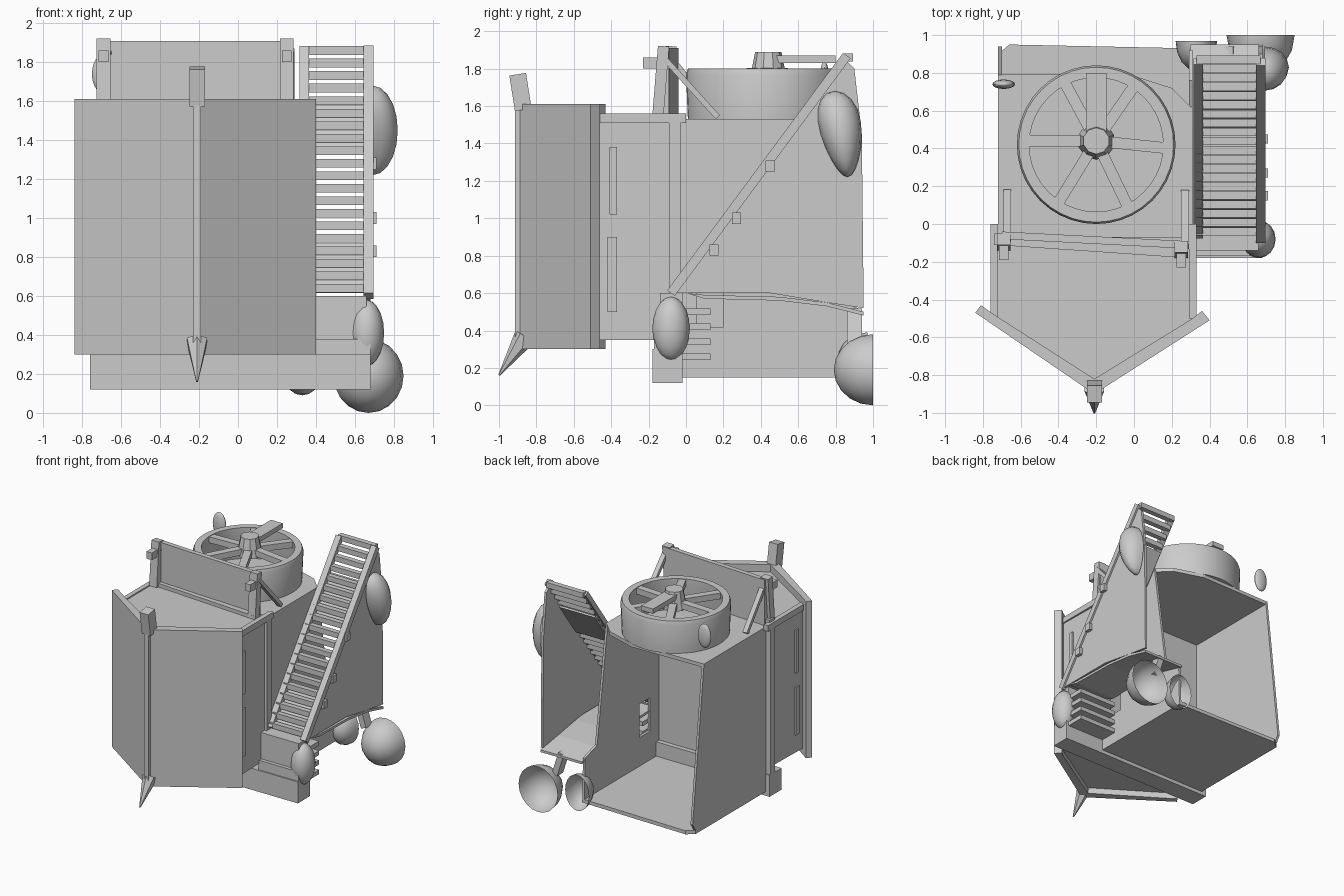
import bpy, bmesh, math
from mathutils import Vector, Matrix

if "Cube" in bpy.data.objects:
    bpy.data.objects.remove(bpy.data.objects["Cube"])


def finish(name, bm, smooth=False):
    bmesh.ops.recalc_face_normals(bm, faces=bm.faces)
    me = bpy.data.meshes.new(name)
    bm.to_mesh(me)
    bm.free()
    ob = bpy.data.objects.new(name, me)
    bpy.context.collection.objects.link(ob)
    if smooth:
        bpy.ops.object.select_all(action='DESELECT')
        ob.select_set(True)
        bpy.context.view_layer.objects.active = ob
        bpy.ops.object.shade_smooth_by_angle(angle=math.radians(35))
    return ob


def box(name, x, y, z):
    bm = bmesh.new()
    size = (x[1] - x[0], y[1] - y[0], z[1] - z[0])
    mid = ((x[0] + x[1]) / 2, (y[0] + y[1]) / 2, (z[0] + z[1]) / 2)
    bmesh.ops.create_cube(bm, size=1, matrix=Matrix.Translation(mid) @ Matrix.Diagonal((*size, 1)))
    return finish(name, bm)


def bar(name, p, q, w, h):
    p, q = Vector(p), Vector(q)
    rot = (q - p).to_track_quat('Z', 'Y').to_matrix().to_4x4()
    bm = bmesh.new()
    bmesh.ops.create_cube(bm, size=1, matrix=Matrix.Translation((p + q) / 2) @ rot
                          @ Matrix.Diagonal((w, h, (q - p).length, 1)))
    return finish(name, bm)


def prism(name, pts, axis, lo, hi):
    # extrudes a flat outline along x or z
    bm = bmesh.new()
    place = (lambda a, b: (lo, a, b)) if axis == 'x' else (lambda a, b: (a, b, lo))
    face = bm.faces.new([bm.verts.new(place(*p)) for p in pts])
    new = bmesh.ops.extrude_face_region(bm, geom=[face])['geom']
    step = (hi - lo, 0, 0) if axis == 'x' else (0, 0, hi - lo)
    bmesh.ops.translate(bm, vec=step, verts=[v for v in new if isinstance(v, bmesh.types.BMVert)])
    return finish(name, bm)


def ball(name, c, r, cut=None, lean=0.0):
    # ellipsoid; cut 'back' leaves it open behind, 'left' keeps the outer half; lean tapers it downwards
    bm = bmesh.new()
    bmesh.ops.create_uvsphere(bm, u_segments=16, v_segments=10, radius=1)
    drop = {'back': lambda v: v.co.y > 0.01, 'left': lambda v: v.co.x < -0.1}.get(cut)
    if drop:
        bmesh.ops.delete(bm, geom=[v for v in bm.verts if drop(v)], context='VERTS')
    for v in bm.verts:
        v.co.y = v.co.y * (1 + lean * v.co.z) - lean * v.co.z
    bmesh.ops.transform(bm, matrix=Matrix.Translation(c) @ Matrix.Diagonal((*r, 1)), verts=bm.verts)
    return finish(name, bm, True)


def ring(name, c, profile, n=40):
    # lathes a closed radius/height outline around z
    bm = bmesh.new()
    loops = [[bm.verts.new((c[0] + r * math.cos(2 * math.pi * i / n),
                            c[1] + r * math.sin(2 * math.pi * i / n), z)) for r, z in profile]
             for i in range(n)]
    k = len(profile)
    for i in range(n):
        a, b = loops[i], loops[(i + 1) % n]
        for j in range(k):
            bm.faces.new((a[j], a[(j + 1) % k], b[(j + 1) % k], b[j]))
    return finish(name, bm, True)


# main tower shell, open at the back, leaning back towards the floor
prism("tower_roof", [(-0.71, -0.08), (0.30, -0.08), (0.30, 0.62), (0.20, 0.72), (-0.05, 0.80), (-0.71, 0.79)],
      'z', 1.50, 1.53)
prism("tower_floor", [(-0.72, -0.08), (0.31, -0.08), (0.30, 0.93), (-0.66, 0.95), (-0.72, 0.90)],
      'z', 0.15, 0.18)
prism("tower_left_wall", [(-0.08, 0.15), (0.88, 0.15), (0.94, 0.24), (0.79, 1.53), (-0.08, 1.53)],
      'x', -0.72, -0.70)
wall = prism("tower_right_wall", [(-0.08, 0.15), (0.93, 0.15), (0.92, 0.52), (0.76, 0.57), (0.62, 1.53),
                                  (-0.08, 1.53)], 'x', 0.29, 0.31)
box("tower_inner_wall", (-0.70, 0.30), (-0.09, -0.06), (0.12, 1.53))
box("base_sill", (-0.76, 0.68), (-0.18, -0.02), (0.12, 0.30))

# small opening from the tower into the stair
cutter = box("opening_cutter", (0.2, 0.4), (0.06, 0.20), (0.42, 0.70))
cutter.hide_render = True
cutter.hide_viewport = True
cut = wall.modifiers.new("opening", 'BOOLEAN')
cut.operation, cut.solver, cut.object = 'DIFFERENCE', 'EXACT', cutter

# solid front section with pointed nose
prism("front_section", [(-0.74, -0.07), (0.31, -0.07), (0.32, -0.52), (-0.21, -0.84), (-0.75, -0.50)],
      'z', 0.35, 1.55)

# pair of angled front shields
prism("left_shield", [(-0.21, -0.90), (-0.84, -0.47), (-0.81, -0.43), (-0.74, -0.48), (-0.21, -0.82)],
      'z', 0.30, 1.61)
prism("right_shield", [(-0.21, -0.90), (0.40, -0.51), (0.36, -0.46), (0.31, -0.50), (-0.21, -0.82)],
      'z', 0.30, 1.61)

# nose post, with cap above and spike below
bar("nose_post", (-0.21, -0.89, 0.3), (-0.21, -0.89, 1.62), 0.04, 0.05)
bar("nose_cap", (-0.21, -0.87, 1.58), (-0.21, -0.90, 1.77), 0.08, 0.09)
bm = bmesh.new()
bmesh.ops.create_cone(bm, cap_ends=True, segments=6, radius1=0.06, radius2=0.005, depth=1)
rot = Vector((0, -0.14, -0.21)).to_track_quat('Z', 'Y').to_matrix().to_4x4()
bmesh.ops.transform(bm, matrix=Matrix.Translation((-0.21, -0.93, 0.265)) @ rot
                    @ Matrix.Diagonal((1, 1, 0.25, 1)), verts=bm.verts)
finish("nose_spike", bm)

# side trim, the same on both sides
for side, x in (("left", -0.74), ("right", 0.31)):
    box(side + "_column", (x - 0.02, x + 0.02), (-0.09, -0.03), (0.30, 1.55))
    box(side + "_lower_strip", (x - 0.02, x + 0.02), (-0.42, -0.37), (0.50, 0.90))
    box(side + "_upper_strip", (x - 0.02, x + 0.02), (-0.41, -0.37), (1.02, 1.38))
    box(side + "_eave", (x - 0.02, x + 0.02), (-0.50, 0.0), (1.51, 1.56))

# parapet behind the nose with posts and braces
prism("parapet_panel", [(-0.70, -0.08), (0.27, -0.13), (0.27, -0.09), (-0.70, -0.04)], 'z', 1.52, 1.91)
bar("parapet_foot", (-0.74, -0.08, 1.55), (0.28, -0.15, 1.55), 0.06, 0.06)
for side, x, y in (("left", -0.69, -0.08), ("right", 0.25, -0.12)):
    bar(side + "_parapet_post", (x, y - 0.03, 1.55), (x, y, 1.92), 0.07, 0.06)
    bar(side + "_parapet_bracket", (x, y, 1.83), (x, y - 0.11, 1.83), 0.05, 0.06)
    bar(side + "_parapet_brace", (x + 0.02, y, 1.86), (x + 0.02, 0.17, 1.54), 0.04, 0.03)

# spoked wheel on the roof
C = (-0.20, 0.42)
ring("wheel_drum", C, [(0.41, 1.53), (0.42, 1.77), (0.41, 1.80), (0.355, 1.80), (0.355, 1.75), (0.38, 1.53)])
H = Vector((-0.20, 0.44, 1.78))
for i in range(6):
    a = math.radians(60 * i - 3)
    rim = Vector((C[0] + 0.39 * math.cos(a), C[1] + 0.39 * math.sin(a), 1.77))
    bar(f"wheel_spoke_{i + 1}", H, rim, 0.06, 0.05)
bm = bmesh.new()
bmesh.ops.create_cone(bm, cap_ends=True, segments=10, radius1=0.10, radius2=0.07, depth=0.15,
                      matrix=Matrix.Translation((-0.20, 0.44, 1.815)))
finish("wheel_hub", bm)
box("wheel_handle", (-0.255, -0.145), (0.42, 0.80), (1.83, 1.87))

# small disc beside the wheel
ball("side_disc", (-0.69, 0.74, 1.74), (0.06, 0.025, 0.10))

# sloping stair: outer wall, floor, rails, slats and solid backing patches
prism("stair_outer_wall", [(-0.08, 0.60), (0.84, 1.86), (0.90, 1.80), (0.94, 1.45), (0.95, 0.52),
                           (0.75, 0.55), (0.45, 0.60), (0.10, 0.60)], 'x', 0.66, 0.68)
prism("stair_floor", [(0.0, 0.60), (0.10, 0.57), (0.50, 0.56), (0.75, 0.53), (0.95, 0.48),
                      (0.95, 0.50), (0.75, 0.55), (0.50, 0.58), (0.10, 0.59)], 'x', 0.30, 0.68)
bar("stair_outer_rail", (0.67, -0.08, 0.60), (0.67, 0.86, 1.87), 0.05, 0.05)
bar("stair_inner_rail", (0.34, -0.06, 0.62), (0.34, 0.86, 1.87), 0.05, 0.04)
N = 20
for i in range(N):
    t = i / (N - 1)
    y, z = -0.04 + 0.91 * t, 0.64 + 1.22 * t
    box(f"stair_slat_{i + 1}", (0.33, 0.67), (y - 0.022, y + 0.022), (z - 0.022, z + 0.022))
for i, (a, b) in enumerate(((0.0, 0.2), (0.58, 0.82))):
    bar(f"stair_backing_{i + 1}", (0.50, -0.02 + 0.91 * a, 0.62 + 1.22 * a),
        (0.50, -0.02 + 0.91 * b, 0.62 + 1.22 * b), 0.33, 0.015)
for i, (y, z) in enumerate(((0.15, 0.83), (0.27, 1.00), (0.45, 1.28))):
    box(f"stair_stud_{i + 1}", (0.67, 0.71), (y - 0.025, y + 0.025), (z - 0.03, z + 0.03))

# foot of the stair
box("stair_foot", (0.31, 0.68), (-0.17, -0.02), (0.13, 0.38))
box("stair_foot_riser", (0.31, 0.66), (-0.14, -0.02), (0.36, 0.60))
for i in range(4):
    z = 0.26 + 0.08 * i
    box(f"stair_foot_tooth_{i + 1}", (0.31, 0.66), (-0.03, 0.13), (z - 0.018, z + 0.018))
ball("stair_foot_bulge", (0.66, -0.08, 0.41), (0.09, 0.10, 0.17))

# rounded bulges at the back right, open inside
ball("upper_bulge", (0.69, 0.83, 1.45), (0.13, 0.11, 0.23), 'left', 0.3)
ball("large_foot_ball", (0.67, 1.0, 0.19), (0.18, 0.21, 0.19), 'back')
ball("small_foot_ball", (0.33, 0.97, 0.24), (0.11, 0.16, 0.15), 'back')
bar("foot_ball_neck", (0.56, 0.90, 0.32), (0.50, 0.90, 0.51), 0.08, 0.05)
